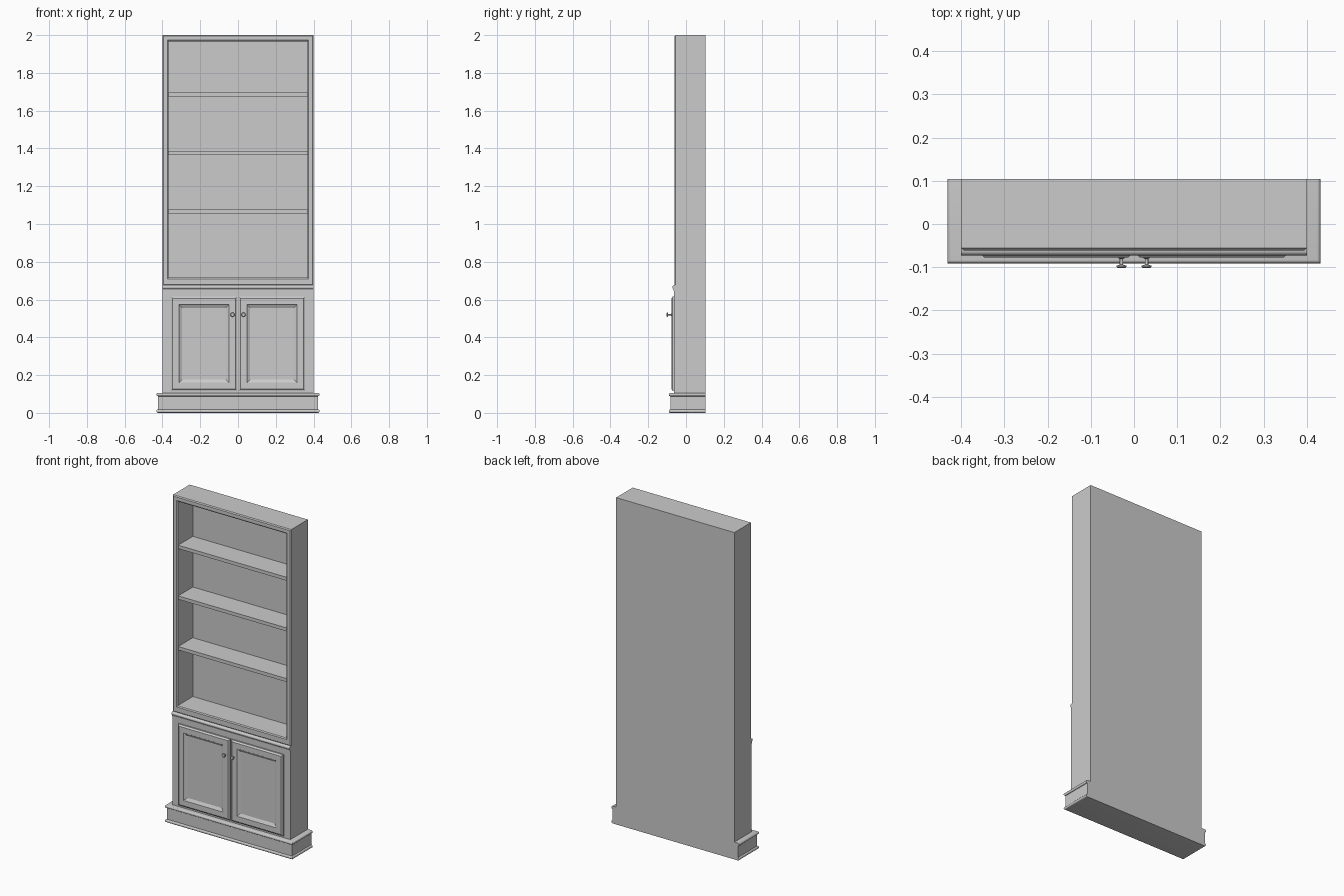
import bpy, bmesh, math

if "Cube" in bpy.data.objects:
    bpy.data.objects.remove(bpy.data.objects["Cube"])

BACK = 0.104


def make(name, verts, faces, smooth=False):
    mesh = bpy.data.meshes.new(name)
    bm = bmesh.new()
    vs = [bm.verts.new(v) for v in verts]
    for f in faces:
        bm.faces.new([vs[i] for i in f])
    bmesh.ops.recalc_face_normals(bm, faces=bm.faces)
    bm.to_mesh(mesh)
    bm.free()
    ob = bpy.data.objects.new(name, mesh)
    bpy.context.collection.objects.link(ob)
    if smooth:
        bpy.ops.object.select_all(action='DESELECT')
        ob.select_set(True)
        bpy.context.view_layer.objects.active = ob
        bpy.ops.object.shade_smooth_by_angle(angle=math.radians(40))
    return ob


def loft(name, rings, loop=False, smooth=False):
    """Skin a list of equal-sized rings, capped at the ends unless looped."""
    n, m = len(rings[0]), len(rings)
    verts = [p for r in rings for p in r]
    faces = []
    for k in range(m if loop else m - 1):
        a, b = k * n, ((k + 1) % m) * n
        faces += [(a + i, a + (i + 1) % n, b + (i + 1) % n, b + i) for i in range(n)]
    if not loop:
        faces += [tuple(range(n)), tuple(range((m - 1) * n, m * n))]
    return make(name, verts, faces, smooth)


def front_rect(x0, x1, z0, z1, inset, y):
    x0, x1, z0, z1 = x0 + inset, x1 - inset, z0 + inset, z1 - inset
    return [(x0, y, z0), (x1, y, z0), (x1, y, z1), (x0, y, z1)]


def box(name, x0, x1, y0, y1, z0, z1):
    return loft(name, [front_rect(x0, x1, z0, z1, 0, y) for y in (y0, y1)])


# Carcass: closed lower cabinet and open upper case
box("lower_cabinet", -0.4, 0.4, -0.064, BACK, 0.09, 0.66)
box("case_bottom", -0.4, 0.4, -0.056, BACK, 0.66, 0.716)
box("case_top", -0.4, 0.4, -0.055, BACK, 1.97, 2.0)
box("back_panel", -0.37, 0.37, 0.092, BACK, 0.716, 1.97)
for side, s in (("left", -1), ("right", 1)):
    a, b = sorted((s * 0.37, s * 0.4))
    box(side + "_side", a, b, -0.055, BACK, 0.716, 1.97)

# Face frame round the shelves, edges chamfered
outer, inner = (-0.4, 0.4, 0.674, 2.0), (-0.367, 0.367, 0.716, 1.967)
loft("face_frame", [front_rect(*outer, 0, -0.05), front_rect(*outer, 0, -0.056),
                    front_rect(*outer, 0.006, -0.061), front_rect(*inner, -0.006, -0.061),
                    front_rect(*inner, 0, -0.056), front_rect(*inner, 0, -0.05)], loop=True)

# Shelves
for i in range(3):
    z = 1.055 + 0.31 * i
    box(f"shelf_{i + 1}", -0.371, 0.371, -0.05, 0.093, z, z + 0.021)

# Waist moulding: half-round over a small fillet
arc = [(-0.062 - 0.0105 * math.sin(t), 0.6655 - 0.0105 * math.cos(t))
       for t in [math.pi * i / 8 for i in range(9)]]
profile = [(-0.05, 0.646), (-0.067, 0.646), (-0.067, 0.655)] + arc[1:] + [(-0.05, 0.676)]
loft("waist_moulding", [[(x, y, z) for y, z in profile] for x in (-0.4, 0.4)], smooth=True)

# Plinth with rounded top and bottom beads, flush at the back
bead = [(0.008 * math.sin(math.pi * i / 8), 0.009 * (1 - math.cos(math.pi * i / 8)))
        for i in range(9)]
rings = []
for o, z in bead + [(o, z + 0.088) for o, z in bead]:
    x, f = 0.424 + o, -0.083 - o
    rings.append([(-x, f, z), (x, f, z), (x, BACK, z), (-x, BACK, z)])
loft("plinth", rings, smooth=True)

# Doors with chamfered edges and sloped recessed panels, plus turned knobs
for side, s in (("left", -1), ("right", 1)):
    x0, x1 = sorted((s * 0.004, s * 0.356))
    d = (x0, x1, 0.117, 0.616)
    loft(side + "_door", [front_rect(*d, i, y) for i, y in
                          ((0, -0.06), (0, -0.071), (0.004, -0.072), (0.01, -0.078),
                           (0.043, -0.078), (0.045, -0.075), (0.06, -0.067))])
    loft(side + "_knob",
         [[(s * 0.029 + r * math.cos(a), y, 0.52 + r * math.sin(a))
           for a in [2 * math.pi * k / 12 for k in range(12)]]
          for r, y in ((0.007, -0.076), (0.007, -0.079), (0.004, -0.081), (0.004, -0.094),
                       (0.012, -0.097), (0.012, -0.099), (0.009, -0.102))], smooth=True)
